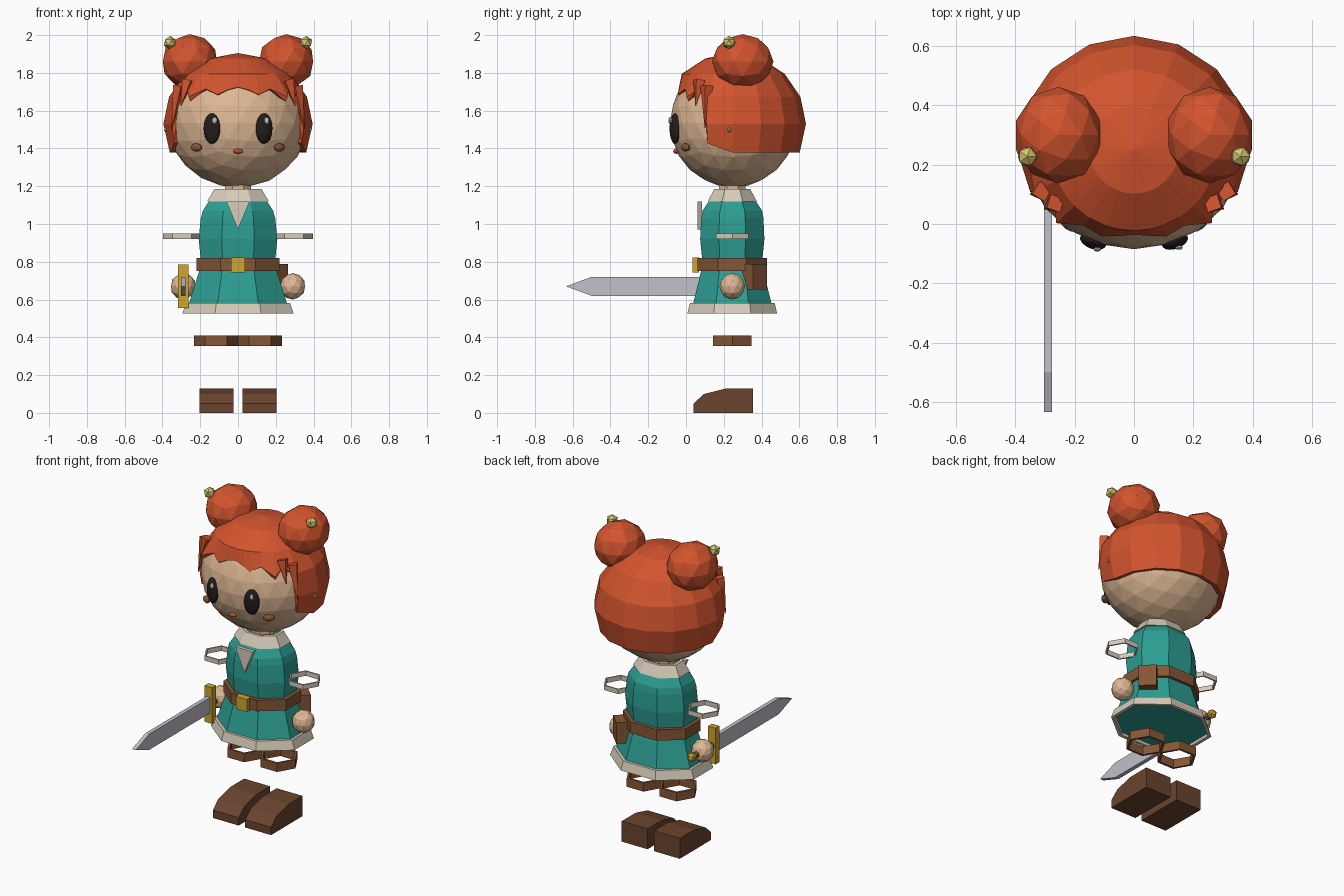
import bpy, bmesh
from math import sin, cos, pi, radians, asin, degrees
from mathutils import Matrix, Vector

old = bpy.data.objects.get("Cube")
if old:
    bpy.data.objects.remove(old, do_unlink=True)

CY = 0.245  # depth of the body axis


def material(name, rgb):
    lin = [((c / 255 + 0.055) / 1.055) ** 2.4 for c in rgb]
    m = bpy.data.materials.new(name)
    m.use_nodes = True
    m.diffuse_color = (*lin, 1)
    m.node_tree.nodes["Principled BSDF"].inputs["Base Color"].default_value = (*lin, 1)
    return m


SKIN = material("skin", (222, 184, 148))
HAIR = material("red hair", (210, 84, 46))
BLACK = material("eye black", (36, 28, 28))
CREAM = material("cream cloth", (214, 204, 186))
TEAL = material("teal cloth", (44, 158, 146))
LEATHER = material("leather brown", (134, 86, 54))
BOOT = material("boot brown", (106, 68, 46))
GOLD = material("gold", (208, 166, 46))
PALE = material("pale gold", (212, 196, 112))
STEEL = material("steel", (192, 194, 202))


def finish(name, bm, mat):
    bmesh.ops.recalc_face_normals(bm, faces=bm.faces)
    mesh = bpy.data.meshes.new(name)
    bm.to_mesh(mesh)
    bm.free()
    mesh.materials.append(mat)
    ob = bpy.data.objects.new(name, mesh)
    bpy.context.collection.objects.link(ob)
    return ob


def ball(name, mat, loc, size, level=2, turn=0):
    bm = bmesh.new()
    bmesh.ops.create_icosphere(bm, subdivisions=level, radius=1)
    bm.transform(Matrix.Translation(loc) @ Matrix.Rotation(turn, 4, 'Z') @ Matrix.Diagonal((*size, 1)))
    return finish(name, bm, mat)


def box(name, mat, loc, size, turn=0):
    bm = bmesh.new()
    bmesh.ops.create_cube(bm, size=1)
    bm.transform(Matrix.Translation(loc) @ Matrix.Rotation(turn, 4, 'Z') @ Matrix.Diagonal((*size, 1)))
    return finish(name, bm, mat)


def cone(name, mat, a, b, r1, r2, sides):
    a, b = Vector(a), Vector(b)
    bm = bmesh.new()
    bmesh.ops.create_cone(bm, cap_ends=True, segments=sides, radius1=r1, radius2=r2, depth=(b - a).length)
    bm.transform(Matrix.Translation((a + b) / 2) @ (b - a).to_track_quat('Z', 'Y').to_matrix().to_4x4())
    return finish(name, bm, mat)


def loft(name, mat, rings, n=8, x=0, hollow=False):
    """Stack n-sided rings (z, half width, half depth); hollow joins last to first."""
    bm = bmesh.new()
    start, grow = (pi / 8, 1 / cos(pi / 8)) if n == 8 else (0, 1)
    rows = [[bm.verts.new((x + rx * grow * cos(start + 2 * pi * i / n),
                           CY + ry * grow * sin(start + 2 * pi * i / n), z)) for i in range(n)]
            for z, rx, ry in rings]
    pairs = list(zip(rows, rows[1:]))
    if hollow:
        pairs.append((rows[-1], rows[0]))
    else:
        bm.faces.new(rows[0])
        bm.faces.new(rows[-1])
    for a, b in pairs:
        for i in range(n):
            j = (i + 1) % n
            bm.faces.new((a[i], a[j], b[j], b[i]))
    return finish(name, bm, mat)


def band(name, mat, z0, z1, rx, ry, wall, n, x=0):
    return loft(name, mat, [(z0, rx, ry), (z1, rx, ry), (z1, rx - wall, ry - wall),
                            (z0, rx - wall, ry - wall)], n, x, True)


def extrude(name, mat, points, axis, start, depth):
    """Extrude a 2D outline: axis 0 takes (y, z) points, axis 1 takes (x, z)."""
    bm = bmesh.new()
    place = (lambda p: (start, *p)) if axis == 0 else (lambda p: (p[0], start, p[1]))
    face = bm.faces.new([bm.verts.new(place(p)) for p in points])
    out = bmesh.ops.extrude_face_region(bm, geom=[face])
    move = (depth, 0, 0) if axis == 0 else (0, depth, 0)
    bmesh.ops.translate(bm, vec=move, verts=[v for v in out["geom"] if isinstance(v, bmesh.types.BMVert)])
    return finish(name, bm, mat)


# Head and neck
ball("head", SKIN, (0, 0.25, 1.535), (0.37, 0.335, 0.342), 3)
loft("neck", SKIN, [(1.1, 0.07, 0.07), (1.26, 0.07, 0.07)])

# Hair cap: a coarse dome cut short above the face
FRINGE = {0: 1.725, 11: 1.71, 20: 1.685, 33: 1.715, 46: 1.65, 54: 1.71, 63: 1.68}
front = sorted({s * a for a in FRINGE for s in (-1, 1)})
angles = front + [67.5 + 22.5 * i for i in range(11)]
bm = bmesh.new()
columns = []
for a in angles:
    edge = abs(a) in FRINGE
    side = a in (67.5, 292.5)
    low = degrees(asin((FRINGE[abs(a)] - 1.53) / 0.375)) if edge else (-16 if side else -24)
    column = []
    for lat in (90, 67.5, 45, 22.5, 0, -24):
        lat = max(lat, low)
        t, p = radians(a), radians(lat)
        # The cut edge hugs the face
        hug = 1 - 0.13 * cos(t) ** 2 if edge and lat == low else 0.96 if side and lat < 20 else 1
        column.append(bm.verts.new((0.395 * hug * cos(p) * sin(t), 0.25 - 0.385 * hug * cos(p) * cos(t),
                                    1.53 + 0.375 * sin(p))))
    columns.append(column)
for c, d in zip(columns, columns[1:] + columns[:1]):
    for i in range(5):
        bm.faces.new((c[i], c[i + 1], d[i + 1], d[i]))
bmesh.ops.remove_doubles(bm, verts=bm.verts, dist=0.0005)
hair = finish("hair_cap", bm, HAIR)
shell = hair.modifiers.new("thickness", 'SOLIDIFY')
shell.thickness = 0.03
shell.offset = -1

# Parts mirrored on both sides
for side, s in (("right", -1), ("left", 1)):
    ball(side + "_hair_bun", HAIR, (s * 0.255, 0.3, 1.86), (0.15, 0.163, 0.145))
    ball(side + "_hair_bead", PALE, (s * 0.36, 0.228, 1.96), (0.036, 0.036, 0.036), 1)
    cone(side + "_long_lock", HAIR, (s * 0.31, 0.11, 1.73), (s * 0.352, 0.1, 1.5), 0.035, 0, 4)
    cone(side + "_short_lock", HAIR, (s * 0.265, 0.07, 1.76), (s * 0.305, 0.05, 1.62), 0.035, 0, 4)
    ball(side + "_ear", SKIN, (s * 0.376, 0.23, 1.5), (0.018, 0.012, 0.016), 1)
    ball(side + "_eye", BLACK, (s * 0.138, -0.058, 1.505), (0.046, 0.026, 0.081), 3, s * 0.35)
    ball(side + "_eye_glint", STEEL, (s * 0.138 + 0.014, -0.082 + s * 0.003, 1.548), (0.013, 0.008, 0.018), 2)
    ball(side + "_cheek", LEATHER, (s * 0.22, -0.002, 1.405), (0.034, 0.018, 0.022), 2, s * 0.6)
    ball(side + "_hand", SKIN, (s * 0.29, CY, 0.67), (0.068, 0.068, 0.07))
    band(side + "_cuff", CREAM, 0.92, 0.95, 0.1, 0.1, 0.01, 6, s * 0.297)
    band(side + "_boot_top", LEATHER, 0.355, 0.41, 0.118, 0.118, 0.016, 6, s * 0.116)
    extrude(side + "_boot", BOOT, [(0.04, 0), (0.04, 0.05), (0.095, 0.1), (0.215, 0.13), (0.355, 0.13), (0.355, 0)],
            0, s * 0.023, s * 0.182)
ball("mouth", HAIR, (0, -0.052, 1.385), (0.026, 0.016, 0.014))

# Tunic with collar, neckline, hem and belt
loft("tunic", TEAL, [(0.54, 0.272, 0.217), (0.75, 0.206, 0.165), (0.82, 0.198, 0.16), (0.92, 0.208, 0.17),
                     (1.03, 0.197, 0.165), (1.07, 0.186, 0.158), (1.13, 0.148, 0.118)])
loft("hem", CREAM, [(0.525, 0.295, 0.238), (0.582, 0.276, 0.224), (0.582, 0.25, 0.2), (0.525, 0.275, 0.218)],
     hollow=True)
loft("collar", CREAM, [(1.12, 0.163, 0.13), (1.185, 0.125, 0.095), (1.185, 0.105, 0.078), (1.12, 0.14, 0.11)],
     hollow=True)
extrude("neckline", CREAM, [(-0.062, 1.12), (0.062, 1.12), (0, 0.972)], 1, 0.062, 0.024)
band("belt", LEATHER, 0.75, 0.82, 0.221, 0.183, 0.04, 8)
box("buckle", GOLD, (0, 0.052, 0.782), (0.076, 0.036, 0.08))
box("pouch", LEATHER, (0.2, 0.365, 0.722), (0.105, 0.078, 0.135), -pi / 4)

# Sword held level in the right hand
extrude("blade", STEEL, [(0.13, 0.62), (-0.5, 0.62), (-0.635, 0.67), (-0.5, 0.72), (0.13, 0.72)], 0, -0.303, 0.026)
box("sword_guard", GOLD, (-0.29, 0.135, 0.67), (0.054, 0.04, 0.23))
cone("sword_grip", LEATHER, (-0.29, 0.13, 0.67), (-0.29, 0.35, 0.67), 0.02, 0.02, 6)
ball("sword_pommel", GOLD, (-0.29, 0.355, 0.67), (0.03, 0.03, 0.03), 1)
